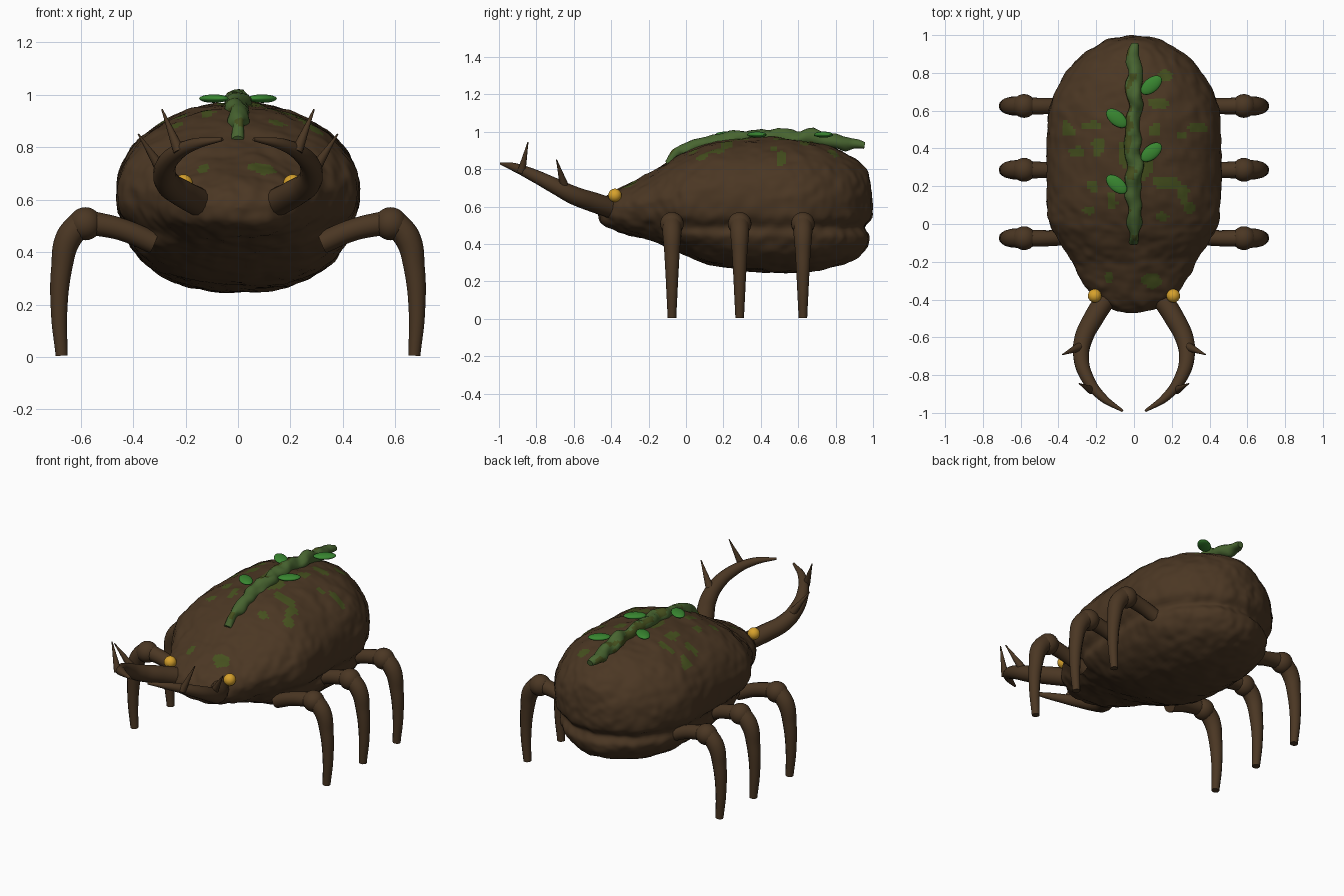
import bpy, bmesh, math
from mathutils import Vector, noise

if "Cube" in bpy.data.objects:
    bpy.data.objects.remove(bpy.data.objects["Cube"])


def material(name, r, g, b):
    mat = bpy.data.materials.new(name)
    mat.use_nodes = True
    mat.diffuse_color = (r, g, b, 1)
    mat.node_tree.nodes["Principled BSDF"].inputs["Base Color"].default_value = (r, g, b, 1)
    return mat


BROWN = material("bark brown", 0.07, 0.038, 0.017)
MOSS = material("dark moss", 0.06, 0.08, 0.013)
RIDGE = material("ridge moss", 0.065, 0.13, 0.03)
LEAF = material("leaf green", 0.04, 0.24, 0.03)
AMBER = material("amber eye", 0.68, 0.36, 0.025)


def smooth(obj, angle=40):
    bpy.ops.object.select_all(action="DESELECT")
    obj.select_set(True)
    bpy.context.view_layer.objects.active = obj
    bpy.ops.object.shade_smooth_by_angle(angle=math.radians(angle))


def from_bmesh(name, bm, *mats):
    mesh = bpy.data.meshes.new(name)
    bm.to_mesh(mesh)
    bm.free()
    obj = bpy.data.objects.new(name, mesh)
    bpy.context.collection.objects.link(obj)
    for mat in mats:
        mesh.materials.append(mat)
    smooth(obj, 60)
    return obj


def tube(name, points, radii, *mats, steps=8, sides=4):
    """Tapered tube through the points, turned into a mesh."""
    curve = bpy.data.curves.new(name, "CURVE")
    curve.dimensions = "3D"
    curve.bevel_depth = 1
    curve.bevel_resolution = sides
    curve.resolution_u = steps
    curve.use_fill_caps = True
    spline = curve.splines.new("BEZIER")
    spline.bezier_points.add(len(points) - 1)
    for knot, co, radius in zip(spline.bezier_points, points, radii):
        knot.co = co
        knot.radius = radius
        knot.handle_left_type = knot.handle_right_type = "AUTO"
    obj = bpy.data.objects.new(name, curve)
    bpy.context.collection.objects.link(obj)
    bpy.ops.object.select_all(action="DESELECT")
    obj.select_set(True)
    bpy.context.view_layer.objects.active = obj
    bpy.ops.object.convert(target="MESH")
    obj.data.materials.clear()
    for mat in mats:
        obj.data.materials.append(mat)
    smooth(obj)
    return obj


def ball(name, centre, size, mat, turn=0):
    bpy.ops.mesh.primitive_uv_sphere_add(segments=24, ring_count=14, location=centre, rotation=(0, 0, turn))
    obj = bpy.context.object
    obj.name = name
    obj.scale = size
    obj.data.materials.append(mat)
    smooth(obj, 60)
    return obj


def bumps(p):
    return 0.009 * noise.noise(p * 9) + 0.006 * noise.noise(p * 21)


# Body: stations from snout to tail as (y, half width, top, bottom)
STATIONS = [Vector(s) for s in (
    (-0.47, 0, 0.57, 0.57), (-0.455, 0.1, 0.62, 0.515), (-0.4, 0.2, 0.67, 0.48),
    (-0.3, 0.28, 0.725, 0.45), (-0.2, 0.325, 0.775, 0.42), (-0.1, 0.39, 0.84, 0.385),
    (0, 0.445, 0.895, 0.34), (0.15, 0.46, 0.945, 0.285), (0.4, 0.46, 0.97, 0.25),
    (0.6, 0.45, 0.96, 0.25), (0.75, 0.39, 0.93, 0.27), (0.87, 0.3, 0.875, 0.305),
    (0.95, 0.19, 0.81, 0.36), (0.985, 0.1, 0.74, 0.44), (1, 0, 0.6, 0.6))]


def station(t):
    i = min(int(t), len(STATIONS) - 2)
    f = t - i
    a, b, c, d = (STATIONS[max(0, min(len(STATIONS) - 1, i + k))] for k in (-1, 0, 1, 2))
    return b + 0.5 * f * (c - a + f * (2 * a - 5 * b + 4 * c - d + f * (3 * b - a - 3 * c + d)))


def body_point(t, angle):
    y, width, top, bottom = station(t)
    middle = bottom + (top - bottom) * 0.54
    c, s = math.cos(angle), math.sin(angle)
    power = 1 if s > 0 else 0.84
    x = width * math.copysign(abs(c) ** power, c)
    z = middle + (top - middle if s > 0 else middle - bottom) * math.copysign(abs(s) ** power, s)
    # Groove between wing case and belly
    pinch = 1 - 0.06 * math.exp(-((z - 0.49) / 0.035) ** 2) * min(1, max(0, (y + 0.3) * 3))
    return Vector((x * pinch, 0.35 + (y - 0.35) * pinch, z))


ROWS, SIDES = 170, 144
bm = bmesh.new()
rings = []
for i in range(1, ROWS):
    t = (len(STATIONS) - 1) * i / ROWS
    rings.append([bm.verts.new(body_point(t, math.tau * k / SIDES)) for k in range(SIDES)])
for r0, r1 in zip(rings, rings[1:]):
    for k in range(SIDES):
        n = (k + 1) % SIDES
        bm.faces.new((r0[k], r0[n], r1[n], r1[k]))
for ring, end in ((rings[0], STATIONS[0]), (rings[-1], STATIONS[-1])):
    tip = bm.verts.new((0, end[0], end[2]))
    for k in range(SIDES):
        bm.faces.new((ring[k], ring[(k + 1) % SIDES], tip))
bmesh.ops.recalc_face_normals(bm, faces=bm.faces)
bm.normal_update()
for v, move in [(v, v.normal * bumps(v.co)) for v in bm.verts]:
    v.co += move
bm.normal_update()

# Moss patches on the back: (x, y, half width, half length)
PATCHES = (
    (0.17, 0.79, 0.04, 0.03), (0.13, 0.64, 0.06, 0.03), (-0.35, 0.5, 0.03, 0.05),
    (-0.23, 0.52, 0.05, 0.02), (-0.3, 0.38, 0.04, 0.03), (-0.19, 0.41, 0.03, 0.05),
    (0.34, 0.51, 0.05, 0.03), (0.25, 0.47, 0.03, 0.02), (0.17, 0.22, 0.09, 0.03),
    (0.26, 0.17, 0.03, 0.05), (0.3, 0.09, 0.03, 0.03), (0.15, 0.04, 0.03, 0.03),
    (-0.22, 0.2, 0.03, 0.03), (-0.12, 0.12, 0.03, 0.05), (-0.24, 0.07, 0.03, 0.02),
    (0.09, -0.3, 0.07, 0.04), (-0.13, -0.28, 0.02, 0.03), (0.05, 0.3, 0.04, 0.07),
    (-0.06, 0.36, 0.03, 0.06), (0.11, 0.5, 0.03, 0.03))
for face in bm.faces:
    if face.normal.z > 0.2:
        c = face.calc_center_median()
        wobble = 1 + 0.9 * noise.noise(c * 17)
        if any(((c.x - x) / a) ** 2 + ((c.y - y) / b) ** 2 < wobble for x, y, a, b in PATCHES):
            face.material_index = 1
from_bmesh("body", bm, BROWN, MOSS)

# Mossy ridge along the spine
ridge = tube("moss_ridge",
             [(0, -0.1, 0.845), (0, 0, 0.905), (0, 0.2, 0.95), (0, 0.45, 0.968),
              (0, 0.7, 0.965), (0, 0.86, 0.94), (0, 0.955, 0.925)],
             [0.02, 0.034, 0.042, 0.042, 0.042, 0.038, 0.02], RIDGE, MOSS, steps=14, sides=6)
for v in ridge.data.vertices:
    v.co += Vector((v.co.x, 0, v.co.z - 0.94)) * 0.5 * noise.noise(v.co * 14)
    v.co.x += 0.012 * noise.noise(Vector((3, v.co.y * 12, 0)))
for face in ridge.data.polygons:
    face.material_index = int(noise.noise(face.center * 16) > 0.25)

# Leaves alternate along the ridge
for i, y in enumerate((0.21, 0.38, 0.56, 0.735)):
    side = 1 if i % 2 else -1
    ball("leaf", (0.092 * side, y, 0.985), (0.066, 0.038, 0.016), LEAF, side * math.radians(40))

for side, label in ((1, "left"), (-1, "right")):
    def flip(points):
        return [(side * x, y, z) for x, y, z in points]

    ball(label + "_eye", (0.208 * side, -0.38, 0.66), (0.036, 0.036, 0.036), AMBER)

    # Pincer with two spines
    tube(label + "_pincer",
         flip([(0.14, -0.38, 0.585), (0.215, -0.5, 0.625), (0.265, -0.6, 0.66), (0.28, -0.7, 0.71),
               (0.25, -0.81, 0.765), (0.17, -0.915, 0.81), (0.06, -0.99, 0.83)]),
         [0.055, 0.053, 0.049, 0.042, 0.034, 0.023, 0.007], BROWN, sides=5)
    tube(label + "_outer_spine", flip([(0.275, -0.645, 0.69), (0.38, -0.692, 0.85)]), [0.027, 0.003], BROWN)
    tube(label + "_tip_spine", flip([(0.225, -0.88, 0.785), (0.29, -0.845, 0.945)]), [0.022, 0.003], BROWN)

    # Three legs with a round knee
    for y, place in ((-0.075, "front"), (0.287, "middle"), (0.625, "rear")):
        name = label + "_" + place
        tube(name + "_thigh", flip([(0.32, y + 0.01, 0.435), (0.44, y, 0.485), (0.58, y, 0.515)]),
             [0.042, 0.042, 0.046], BROWN)
        ball(name + "_knee", (0.582 * side, y, 0.508), (0.063, 0.063, 0.063), BROWN)
        tube(name + "_shin",
             flip([(0.59, y, 0.515), (0.645, y, 0.455), (0.672, y, 0.34), (0.682, y, 0.17), (0.672, y, 0.005)]),
             [0.052, 0.05, 0.04, 0.031, 0.023], BROWN)
